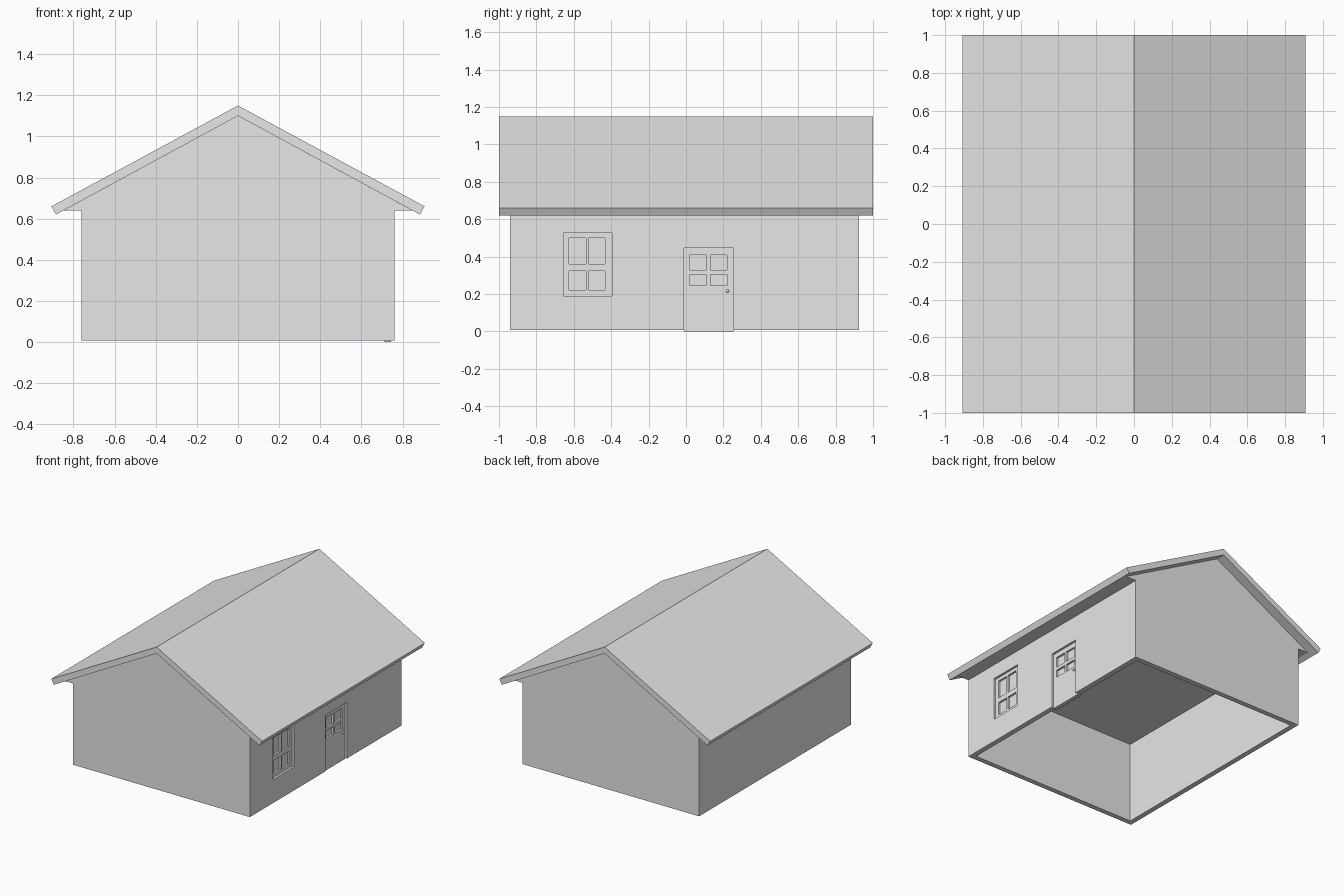
import bpy, bmesh
from mathutils import Vector

if "Cube" in bpy.data.objects:
    bpy.data.objects.remove(bpy.data.objects["Cube"])

grey = bpy.data.materials.new("plain_grey")
grey.diffuse_color = (0.8, 0.8, 0.8, 1)
grey.use_nodes = True
grey.node_tree.nodes["Principled BSDF"].inputs["Base Color"].default_value = grey.diffuse_color


def finish(name, bm):
    bmesh.ops.recalc_face_normals(bm, faces=bm.faces)
    me = bpy.data.meshes.new(name)
    bm.to_mesh(me)
    bm.free()
    me.materials.append(grey)
    ob = bpy.data.objects.new(name, me)
    bpy.context.collection.objects.link(ob)
    return ob


def box(name, lo, hi):
    bm = bmesh.new()
    bmesh.ops.create_cube(bm, size=1)
    for v in bm.verts:
        v.co = [(a + b) / 2 + c * (b - a) for a, b, c in zip(lo, hi, v.co)]
    return finish(name, bm)


def prism(name, profile, y0, y1):
    """Extrude an x-z outline along y."""
    bm = bmesh.new()
    face = bm.faces.new([bm.verts.new((x, y0, z)) for x, z in profile])
    new = bmesh.ops.extrude_face_region(bm, geom=[face], use_keep_orig=True)["geom"]
    bmesh.ops.translate(bm, vec=(0, y1 - y0, 0),
                        verts=[g for g in new if isinstance(g, bmesh.types.BMVert)])
    return finish(name, bm)


def cut(target, cutter):
    mod = target.modifiers.new("opening", 'BOOLEAN')
    mod.operation = 'DIFFERENCE'
    mod.solver = 'EXACT'
    mod.object = cutter
    bpy.context.view_layer.objects.active = target
    bpy.ops.object.modifier_apply(modifier=mod.name)
    bpy.data.objects.remove(cutter)


def paned_slab(name, ys, zs, x0, x1, depth):
    """Slab facing +x; every odd cell of the y/z grid is a recessed pane."""
    bm = bmesh.new()
    grid = [[bm.verts.new((x1, y, z)) for z in zs] for y in ys]
    panes = []
    for i in range(len(ys) - 1):
        for j in range(len(zs) - 1):
            f = bm.faces.new((grid[i][j], grid[i + 1][j], grid[i + 1][j + 1], grid[i][j + 1]))
            if i % 2 and j % 2:
                panes.append(f)
    sunk = bmesh.ops.extrude_discrete_faces(bm, faces=panes)["faces"]
    for f in sunk:
        bmesh.ops.translate(bm, vec=(-depth, 0, 0), verts=f.verts)
    rim = [e for e in bm.edges if e.is_boundary]
    new = bmesh.ops.extrude_edge_only(bm, edges=rim)["geom"]
    bmesh.ops.translate(bm, vec=(x0 - x1, 0, 0),
                        verts=[g for g in new if isinstance(g, bmesh.types.BMVert)])
    bmesh.ops.holes_fill(bm, edges=[e for e in bm.edges if e.is_boundary], sides=0)
    return finish(name, bm)


# Walls: hollow, open underneath, with door and window openings on the right
walls = box("walls", (-0.76, -0.94, 0.008), (0.76, 0.925, 0.64))
cut(walls, box("room_cutter", (-0.72, -0.90, -0.2), (0.72, 0.885, 0.9)))
cut(walls, box("door_cutter", (0.6, -0.01, -0.1), (0.9, 0.255, 0.445)))
cut(walls, box("window_cutter", (0.6, -0.655, 0.19), (0.9, -0.395, 0.527)))

# Gable block: its underside is the ceiling and the eave soffit
prism("gable", [(-0.848, 0.64), (0.848, 0.64), (0, 1.10)], -0.94, 0.925)

# Roof: two thick slopes meeting at the ridge
prism("roof", [(0, 1.15), (0.907, 0.66), (0.885, 0.62), (0, 1.10),
               (-0.885, 0.62), (-0.907, 0.66)], -1, 1)

# Door and window, set back from the wall face
paned_slab("door", [-0.01, 0.02, 0.11, 0.13, 0.22, 0.255],
           [0, 0.245, 0.303, 0.328, 0.408, 0.445], 0.712, 0.743, 0.015)
paned_slab("window", [-0.655, -0.625, -0.535, -0.52, -0.432, -0.395],
           [0.19, 0.22, 0.322, 0.36, 0.50, 0.527], 0.712, 0.743, 0.015)

# Door knob
bm = bmesh.new()
bmesh.ops.create_uvsphere(bm, u_segments=12, v_segments=8, radius=0.009)
bmesh.ops.translate(bm, vec=Vector((0.748, 0.222, 0.216)), verts=bm.verts)
knob = finish("door_knob", bm)
knob.data.shade_smooth()
